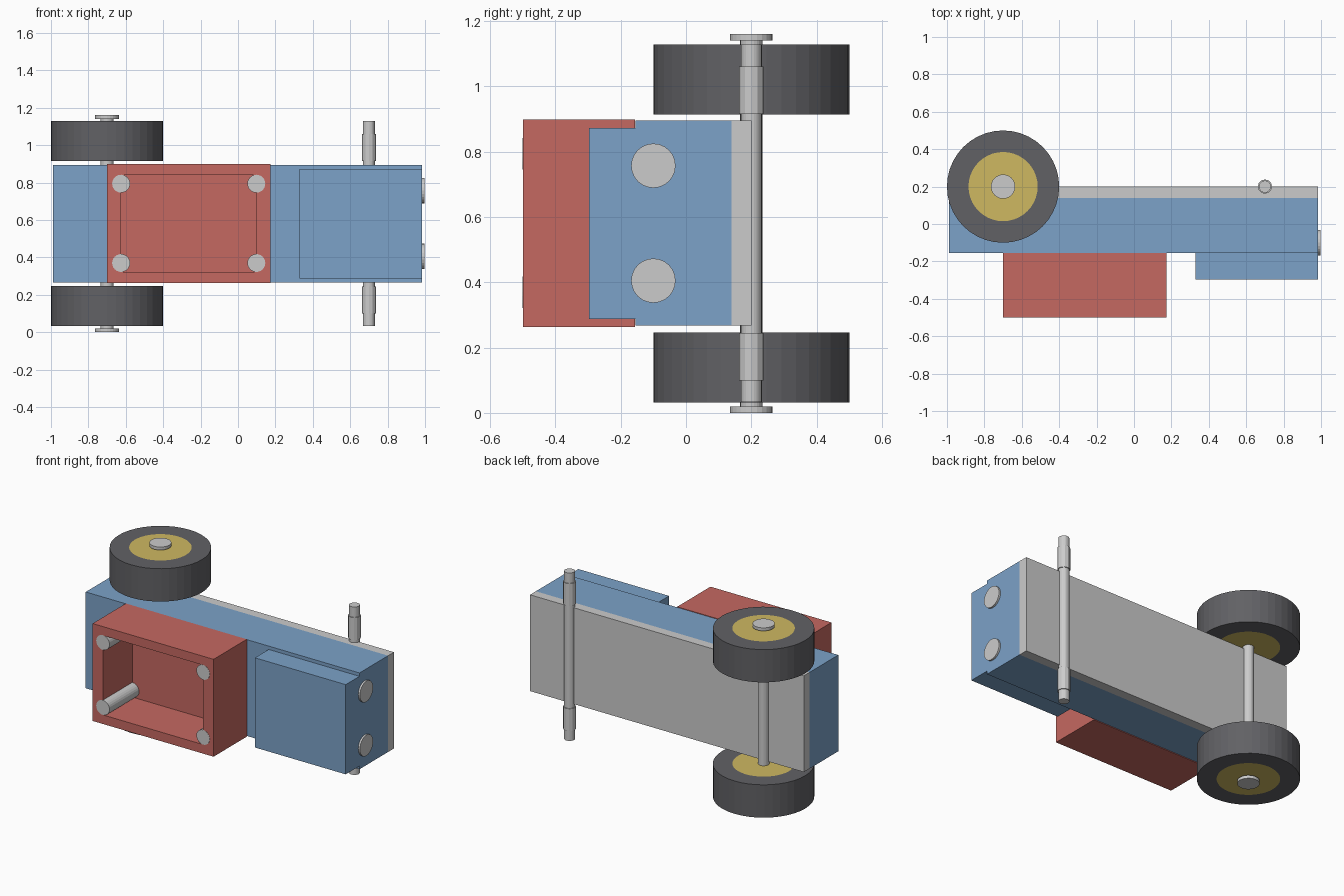
import bpy, bmesh
from math import cos, sin, tau

if "Cube" in bpy.data.objects:
    bpy.data.objects.remove(bpy.data.objects["Cube"])


def material(name, rgb):
    m = bpy.data.materials.new(name)
    m.diffuse_color = (*rgb, 1)
    m.use_nodes = True
    m.node_tree.nodes["Principled BSDF"].inputs["Base Color"].default_value = m.diffuse_color
    return m


BLUE = material("blue", (0.20, 0.36, 0.58))
RED = material("red", (0.56, 0.14, 0.12))
TYRE = material("tyre_black", (0.12, 0.12, 0.13))
YELLOW = material("yellow", (0.62, 0.48, 0.12))
WHITE = material("lamp_white", (0.75, 0.75, 0.73))


def finish(name, bm, mat=None, smooth=False):
    bmesh.ops.recalc_face_normals(bm, faces=bm.faces)
    me = bpy.data.meshes.new(name)
    bm.to_mesh(me)
    bm.free()
    ob = bpy.data.objects.new(name, me)
    bpy.context.collection.objects.link(ob)
    if mat:
        me.materials.append(mat)
    return ob


def box(name, x, y, z, mat=None):
    bm = bmesh.new()
    bmesh.ops.create_cube(bm, size=1)
    for v in bm.verts:
        v.co = [lo + (c + 0.5) * (hi - lo) for c, (lo, hi) in zip(v.co, (x, y, z))]
    return finish(name, bm, mat)


def lathe(name, profile, origin, axis="Z", sides=32, mat=None, closed=False):
    """Revolve (radius, height) points about an axis; ends capped unless closed."""
    bm = bmesh.new()
    rings = []
    for r, h in profile:
        ring = []
        for i in range(sides):
            a, b = r * cos(tau * i / sides), r * sin(tau * i / sides)
            co = {"Z": (a, b, h), "Y": (a, h, b), "X": (h, a, b)}[axis]
            ring.append(bm.verts.new([o + c for o, c in zip(origin, co)]))
        rings.append(ring)
    pairs = list(zip(rings, rings[1:]))
    if closed:
        pairs.append((rings[-1], rings[0]))
    else:
        bm.faces.new(rings[0])
        bm.faces.new(rings[-1])
    for p, q in pairs:
        for i in range(sides):
            j = (i + 1) % sides
            bm.faces.new((p[i], p[j], q[j], q[i]))
    return finish(name, bm, mat)


# Chassis plate, body and cab
Z = (0.267, 0.895)
X = (-0.99, 0.985)
box("chassis_plate", X, (0.14, 0.20), Z)
box("body", X, (-0.155, 0.14), Z, BLUE)
box("cab", (0.33, 0.985), (-0.297, -0.155), (0.288, 0.873), BLUE)

# Open cargo box: inset the top face and push it down
bin_ = box("cargo_box", (-0.70, 0.173), (-0.499, -0.156), (0.263, 0.898), RED)
bm = bmesh.new()
bm.from_mesh(bin_.data)
top = min(bm.faces, key=lambda f: f.calc_center_median().y)
bmesh.ops.inset_region(bm, faces=[top], thickness=0.058)
for v in top.verts:
    v.co.x = -0.626 if v.co.x < -0.3 else 0.098
    v.co.z = 0.322 if v.co.z < 0.58 else 0.84
inner = bmesh.ops.extrude_discrete_faces(bm, faces=[top])["faces"][0]
for v in inner.verts:
    v.co.y = -0.195
bm.to_mesh(bin_.data)
bm.free()

# Corner posts of the cargo box
for x in (-0.625, 0.098):
    for z in (0.37, 0.794):
        lathe("corner_post", [(0.048, -0.5), (0.048, -0.17)], (x, 0, z), "Y", 24)

# Headlights
for z in (0.405, 0.757):
    lathe("headlight", [(0.068, 0.97), (0.068, 0.997)], (0, -0.10, z), "X", 24, WHITE)

# Rear axle with end caps
MID = 0.58
lathe("rear_axle", [(0.065, 0.0), (0.065, 0.02), (0.034, 0.02), (0.034, 1.14),
                    (0.065, 1.14), (0.065, 1.16)], (-0.70, 0.20, 0), sides=24)

# Rear wheels: tyre ring with a flush hub
for side in (-1, 1):
    c = (-0.70, 0.20, MID + side * 0.441)
    h = 0.107
    lathe("rear_tyre", [(0.185, -h), (0.30, -h), (0.30, h), (0.185, h)], c,
          sides=40, mat=TYRE, closed=True)
    lathe("rear_hub", [(0.185, -h), (0.185, h)], c, sides=40, mat=YELLOW)

# Bare front axle with thicker wheel seats
lathe("front_axle", [(0.032, 0.033), (0.032, 1.128)], (0.70, 0.20, 0), sides=24)
for side in (-1, 1):
    lathe("front_wheel_seat", [(0.038, -0.073), (0.038, 0.073)],
          (0.70, 0.20, MID + side * 0.408), sides=12)
